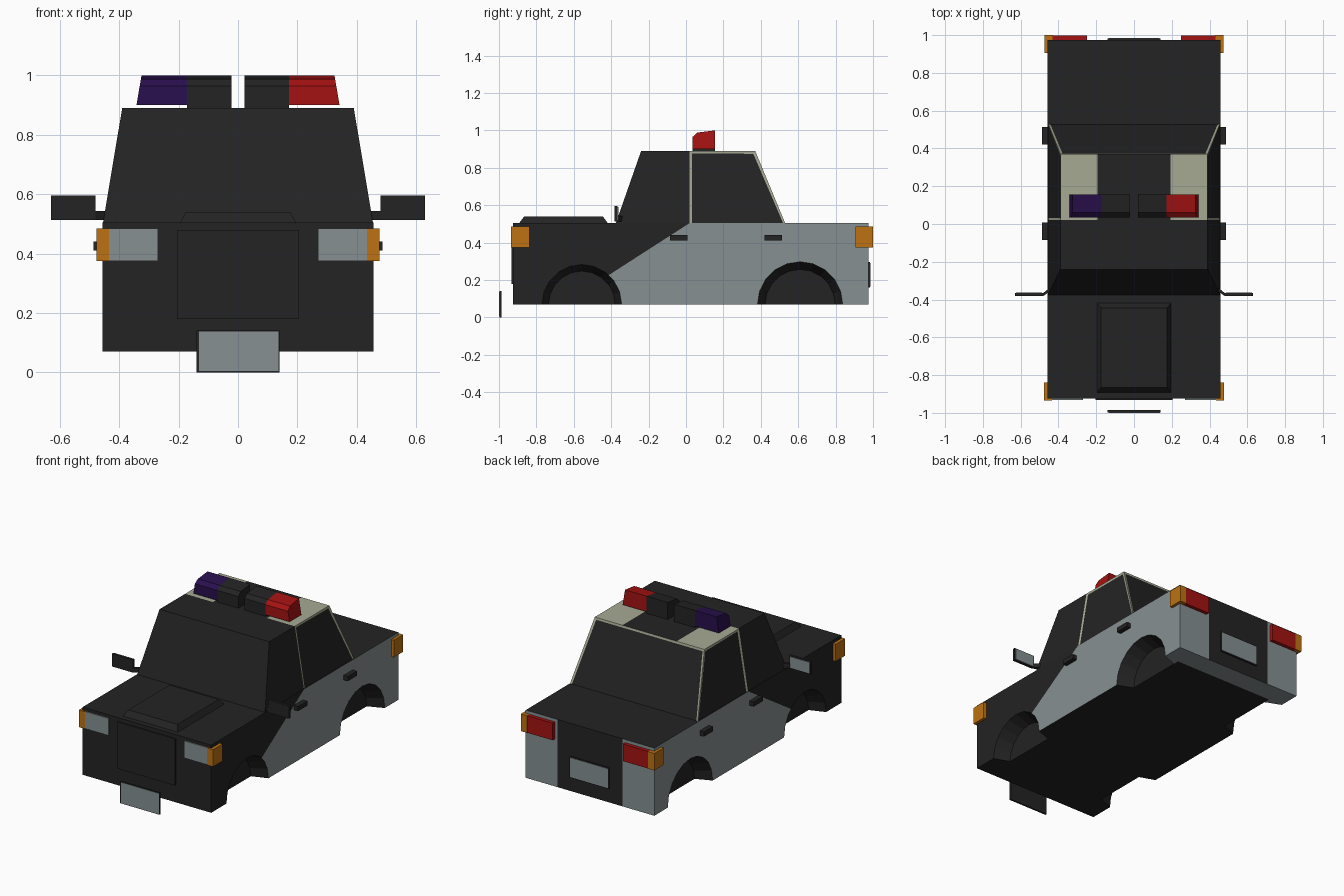
import bpy, bmesh, math

if "Cube" in bpy.data.objects:
    bpy.data.objects.remove(bpy.data.objects["Cube"])

# ---------- colours ----------
COLOURS = {"black": (0.017, 0.017, 0.017), "silver": (0.24, 0.28, 0.29),
           "beige": (0.38, 0.40, 0.29), "orange": (0.51, 0.17, 0.006),
           "red": (0.37, 0.006, 0.006), "purple": (0.022, 0.005, 0.075)}
MATS = {}
for name, c in COLOURS.items():
    m = bpy.data.materials.new(name)
    m.diffuse_color = (*c, 1)
    m.use_nodes = True
    m.node_tree.nodes["Principled BSDF"].inputs["Base Color"].default_value = m.diffuse_color
    MATS[name] = m


def finish(bm, name, colours):
    me = bpy.data.meshes.new(name)
    bm.to_mesh(me)
    bm.free()
    for c in colours:
        me.materials.append(MATS[c])
    ob = bpy.data.objects.new(name, me)
    bpy.context.collection.objects.link(ob)
    return ob


def loft(bm, ring_a, ring_b):
    """Closed solid between two rings with equal point counts."""
    a = [bm.verts.new(p) for p in ring_a]
    b = [bm.verts.new(p) for p in ring_b]
    n = len(a)
    bm.faces.new(a)
    bm.faces.new(b[::-1])
    for i in range(n):
        bm.faces.new((a[i], b[i], b[(i + 1) % n], a[(i + 1) % n]))
    bmesh.ops.recalc_face_normals(bm, faces=bm.faces[:])


def solid(name, colour, ring_a, ring_b):
    bm = bmesh.new()
    loft(bm, ring_a, ring_b)
    return finish(bm, name, [colour])


def rect(x0, x1, y0, y1, z):
    return [(x0, y0, z), (x1, y0, z), (x1, y1, z), (x0, y1, z)]


def box(name, colour, x, y, z):
    return solid(name, colour, rect(*x, *y, z[0]), rect(*x, *y, z[1]))


def cut(bm, co, no, faces=None):
    faces = faces or bm.faces[:]
    geom = set(faces)
    for f in faces:
        geom.update(f.verts)
        geom.update(f.edges)
    bmesh.ops.bisect_plane(bm, geom=list(geom), plane_co=co, plane_no=no)


# ---------- lower body ----------
W, WELL, Y0, Y1, Z0, Z1 = 0.457, 0.357, -0.925, 0.975, 0.07, 0.505
SLOPE = 0.643
ARCHES = ((-0.557, 0.213, 0.178), (0.61, 0.228, 0.187))


def paint_body(bm):
    """Silver rear sides, rear corners and rear underside, black elsewhere."""
    bm.normal_update()
    for f in bm.faces:
        c, n = f.calc_center_median(), f.normal
        side = abs(n.x) > 0.9 and abs(c.x) > W - 0.01 and (c.y - 0.02) * SLOPE > c.z - Z1
        rear = n.y > 0.9 and c.y > Y1 - 0.01 and abs(c.x) > 0.23
        under = n.z < -0.9 and c.z < Z0 + 0.01 and c.y > 0.837
        f.material_index = int(side or rear or under)


def side_profile(x, inner):
    pts = [(x, Y0, Z0)]
    for cy, r_out, r_in in ARCHES:
        r = r_in if inner else r_out
        for i in range(11):
            a = math.pi * (1 - i / 10)
            pts.append((x, cy + r * math.cos(a), Z0 + r * math.sin(a)))
    return pts + [(x, Y1, Z0), (x, Y1, Z1), (x, Y0, Z1)]


for s, side in ((-1, "left"), (1, "right")):
    bm = bmesh.new()
    loft(bm, side_profile(s * W, False), side_profile(s * WELL, True))
    bmesh.ops.triangulate(bm, faces=bm.faces[:])
    cut(bm, (0, 0.02, Z1), (0, SLOPE, -1))
    paint_body(bm)
    finish(bm, side + "_body_side", ["black", "silver"])

bm = bmesh.new()
loft(bm, rect(-WELL, WELL, Y0, Y1, Z0), rect(-WELL, WELL, Y0, Y1, Z1))
for x in (-0.23, 0.23):
    cut(bm, (x, 0, 0), (1, 0, 0))
cut(bm, (0, 0.838, 0), (0, 1, 0))
paint_body(bm)
finish(bm, "body_centre", ["black", "silver"])

# ---------- cabin: black front half, beige rear half with inset windows ----------
bm = bmesh.new()
loft(bm, rect(-0.457, 0.457, -0.38, 0.536, 0.49), rect(-0.39, 0.39, -0.24, 0.37, 0.89))
cut(bm, (0, 0.02, 0), (0, 1, 0))
bm.normal_update()
rear = [f for f in bm.faces if f.calc_center_median().y > 0.1]
for f in rear:
    f.material_index = 1
windows = [f for f in rear if abs(f.normal.z) < 0.8]
bmesh.ops.inset_individual(bm, faces=windows, thickness=0.018, depth=-0.003)
for f in windows:
    f.material_index = 0
for x in (-0.193, 0.193):
    cut(bm, (x, 0, 0), (1, 0, 0),
        [f for f in bm.faces if f.normal.z > 0.9 and f.calc_center_median().y > 0.1])
bm.normal_update()
for f in bm.faces:
    if f.normal.z > 0.9 and abs(f.calc_center_median().x) < 0.19:
        f.material_index = 0
finish(bm, "cabin", ["black", "beige"])

# ---------- bonnet scoop and grille ----------
solid("bonnet_bulge", "black", rect(-0.198, 0.198, -0.895, -0.415, 0.50),
      rect(-0.175, 0.175, -0.865, -0.445, 0.54))
box("grille_panel", "black", (-0.205, 0.205), (-0.932, -0.92), (0.18, 0.48))

# ---------- number plates ----------
box("front_plate_back", "black", (-0.14, 0.14), (-0.997, -0.986), (0, 0.14))
box("front_plate_face", "silver", (-0.132, 0.137), (-1.0, -0.996), (0.004, 0.137))
box("rear_plate_back", "black", (-0.14, 0.14), (0.97, 0.983), (0.16, 0.295))
box("rear_plate_face", "silver", (-0.135, 0.135), (0.982, 0.986), (0.165, 0.29))


# ---------- mirrored parts ----------
def mx(s, a, b):
    return tuple(sorted((s * a, s * b)))


LAMP_Z = (0.375, 0.485)
for s, side in ((-1, "left_"), (1, "right_")):
    # lamps
    box(side + "headlight", "silver", mx(s, 0.27, 0.436), (-0.932, -0.92), LAMP_Z)
    box(side + "front_indicator", "orange", mx(s, 0.435, 0.477), (-0.935, -0.838), LAMP_Z)
    box(side + "tail_light", "red", mx(s, 0.25, 0.431), (0.96, 0.998), LAMP_Z)
    box(side + "rear_indicator", "orange", mx(s, 0.43, 0.475), (0.905, 1.0), LAMP_Z)
    # door handles
    for label, y in (("front", (-0.085, 0.008)), ("rear", (0.42, 0.513))):
        box(side + label + "_door_handle", "black", mx(s, 0.45, 0.487), y, (0.41, 0.44))
    # wing mirror
    box(side + "mirror_shell", "black", mx(s, 0.48, 0.63), (-0.382, -0.366), (0.513, 0.595))
    box(side + "mirror_glass", "silver", mx(s, 0.486, 0.625), (-0.367, -0.362), (0.518, 0.59))
    solid(side + "mirror_arm", "black",
          [(s * 0.435, -0.35, 0.513), (s * 0.435, -0.33, 0.513),
           (s * 0.435, -0.33, 0.543), (s * 0.435, -0.35, 0.543)],
          [(s * 0.482, -0.382, 0.513), (s * 0.482, -0.366, 0.513),
           (s * 0.482, -0.366, 0.543), (s * 0.482, -0.382, 0.543)])
    # roof beacons: black inner block, coloured outer block with leaning end
    prof = [(0.035, 0.885), (0.035, 0.965), (0.06, 0.988), (0.155, 1.0), (0.155, 0.885)]
    solid(side + "beacon_housing", "black", [(s * 0.022, y, z) for y, z in prof],
          [(s * 0.171, y, z) for y, z in prof])
    prof = [(y, max(z, 0.9)) for y, z in prof]
    solid(side + "beacon_lens", "red" if s > 0 else "purple",
          [(s * 0.171, y, z) for y, z in prof],
          [(s * (0.342 - (z - 0.9) * 0.17), y, z) for y, z in prof])
